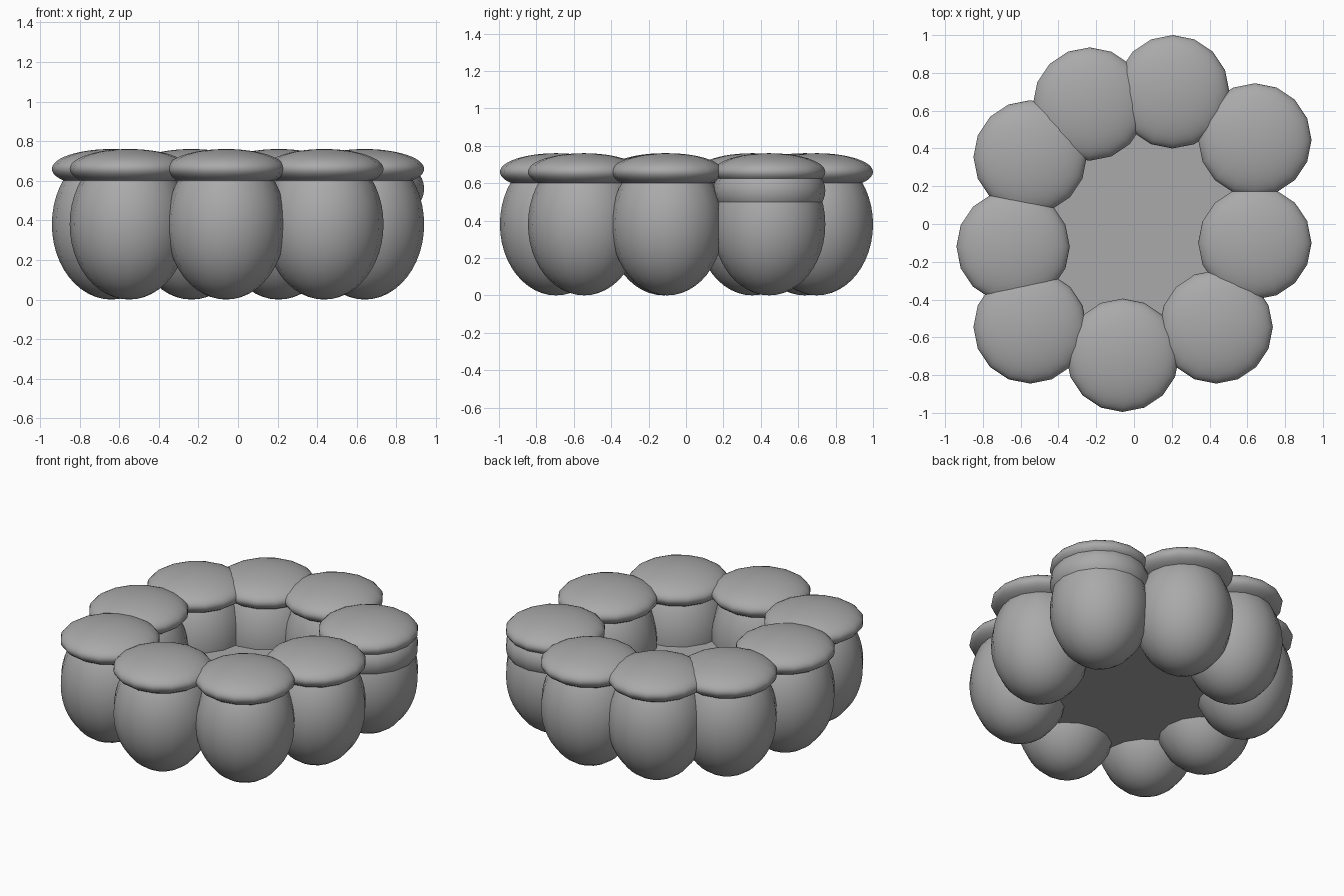
import bpy
import bmesh

# Remove the default cube
cube = bpy.data.objects.get("Cube")
if cube:
    bpy.data.objects.remove(cube, do_unlink=True)

# Single stone-grey colour
GREY = (0.4, 0.4, 0.4, 1.0)
grey = bpy.data.materials.new("stone_grey")
grey.use_nodes = True
grey.diffuse_color = GREY
grey.node_tree.nodes["Principled BSDF"].inputs["Base Color"].default_value = GREY

RADIUS = 0.30


def add_object(name, bm):
    mesh = bpy.data.meshes.new(name)
    bm.to_mesh(mesh)
    bm.free()
    mesh.materials.append(grey)
    obj = bpy.data.objects.new(name, mesh)
    bpy.context.collection.objects.link(obj)
    return obj


def ellipsoid(name, x, y, z, half_height):
    """Round-plan ellipsoid with a 16-sided outline."""
    bm = bmesh.new()
    bmesh.ops.create_uvsphere(bm, u_segments=16, v_segments=24, radius=1)
    bmesh.ops.scale(bm, vec=(RADIUS, RADIUS, half_height), verts=bm.verts)
    for face in bm.faces:
        face.smooth = True
    obj = add_object(name, bm)
    obj.location = (x, y, z)
    return obj


# Pot centres around the ring, counter-clockwise from the back
centres = [
    (0.205, 0.70), (-0.235, 0.635), (-0.55, 0.355),
    (-0.64, -0.12), (-0.55, -0.545), (-0.06, -0.695),
    (0.435, -0.545), (0.64, -0.10), (0.64, 0.445),
]

# Egg-shaped pots, each with a flattened lid
for i, (x, y) in enumerate(centres, 1):
    ellipsoid(f"pot_{i}", x, y, 0.38, 0.38)
    ellipsoid(f"lid_{i}", x, y, 0.66, 0.10)

# Thick collar under one lid
ellipsoid("collar", *centres[-1], 0.56, 0.19)

# Floor slab joining the pots
bm = bmesh.new()
base = bm.faces.new([bm.verts.new((x, y, 0.21)) for x, y in centres])
top = bmesh.ops.extrude_face_region(bm, geom=[base], use_keep_orig=True)["geom"]
bmesh.ops.translate(bm, vec=(0, 0, 0.15),
                    verts=[v for v in top if isinstance(v, bmesh.types.BMVert)])
bmesh.ops.recalc_face_normals(bm, faces=bm.faces)
add_object("floor_slab", bm)
